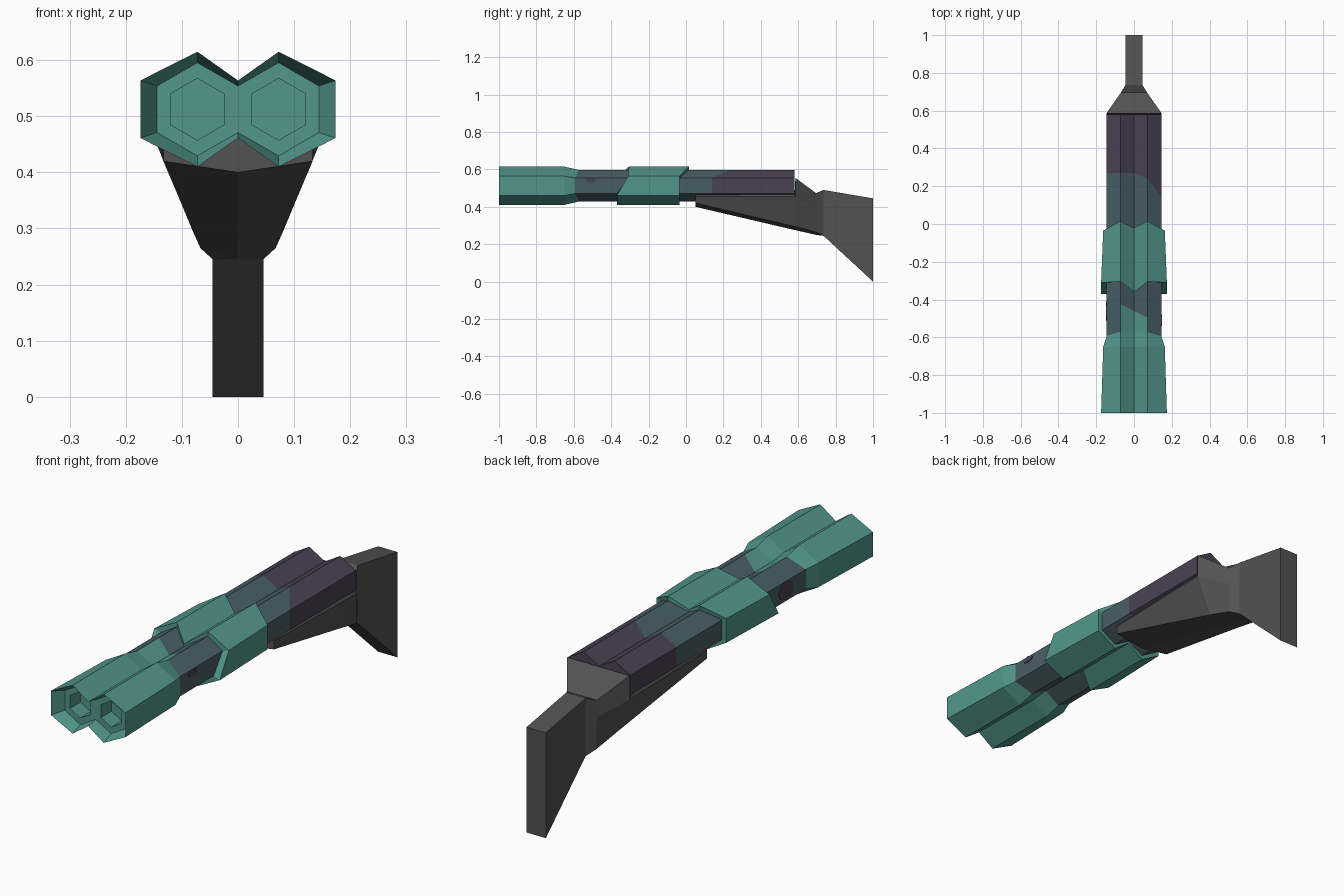
import bpy, bmesh, math

if "Cube" in bpy.data.objects:
    bpy.data.objects.remove(bpy.data.objects["Cube"])


def mat(name, rgb):
    m = bpy.data.materials.new(name)
    m.diffuse_color = (*rgb, 1)
    m.use_nodes = True
    m.node_tree.nodes["Principled BSDF"].inputs["Base Color"].default_value = m.diffuse_color
    return m


TEAL = mat("teal", (0.085, 0.305, 0.262))
SLATE = mat("slate blue", (0.066, 0.112, 0.133))
PURPLE = mat("dark purple", (0.068, 0.054, 0.09))
GREY = mat("dark grey", (0.085, 0.085, 0.085))
ZC, R = 0.5125, 0.0835      # barrel axis height and radius
HALF = 0.0725               # barrel axis offset from centre


def loft(name, rings, mats, spans=None, caps=(False, False), rule=None):
    """Skin a list of point rings; spans gives the material slot per gap."""
    bm = bmesh.new()
    vs = [[bm.verts.new(p) for p in ring] for ring in rings]
    n = len(rings[0])
    for i in range(len(vs) - 1):
        for j in range(n):
            k = (j + 1) % n
            f = bm.faces.new((vs[i][j], vs[i][k], vs[i + 1][k], vs[i + 1][j]))
            f.material_index = spans[i] if spans else 0
    for use, ring, s in ((caps[0], vs[0], 0), (caps[1], vs[-1], -1)):
        if use:
            bm.faces.new(ring).material_index = spans[s] if spans else 0
    if rule:
        for f in bm.faces:
            f.material_index = rule(f.calc_center_median(), f.material_index)
    bmesh.ops.remove_doubles(bm, verts=bm.verts, dist=1e-5)
    bmesh.ops.recalc_face_normals(bm, faces=bm.faces)
    me = bpy.data.meshes.new(name)
    bm.to_mesh(me)
    bm.free()
    for m in mats:
        me.materials.append(m)
    ob = bpy.data.objects.new(name, me)
    bpy.context.collection.objects.link(ob)
    return ob


def double_hex(w, r, ys):
    """Outline round both barrels; ys runs from top valley to bottom valley."""
    if not isinstance(ys, (list, tuple)):
        ys = [ys] * 6
    xz = [(0, r / 2), (HALF, r), (w, r / 2), (w, -r / 2), (HALF, -r), (0, -r / 2)]
    right = [(x, y, ZC + z) for (x, z), y in zip(xz, ys)]
    return right + [(-x, y, z) for x, y, z in right[4:0:-1]]


def hexagon(cx, r, yfun):
    pts = []
    for k in range(6):
        a = math.radians(90 + 60 * k)
        x = cx + r * math.cos(a)
        pts.append((x, yfun(x), ZC + r * math.sin(a)))
    return pts


# Barrels: bore, muzzle face, then camouflage bands along the length
def barrel_rule(c, slot):
    if -0.58 < c.y < -0.47 and c.z > ZC + 0.045 and abs(c.x) < HALF:
        return 0
    return slot


for side, cx in (("left", -HALF), ("right", HALF)):
    rings = [
        hexagon(cx, 0.055, lambda x: -0.88),
        hexagon(cx, 0.055, lambda x: -0.95),
        hexagon(cx, R, lambda x: -0.95),
        hexagon(cx, R, lambda x: -0.60),
        hexagon(cx, R, lambda x: -0.46 - 0.5 * x),
        hexagon(cx, R, lambda x: -0.02),
        hexagon(cx, R, lambda x: 0.27 - 1.37 * max(0, x - 0.05)),
        hexagon(cx, R, lambda x: 0.58),
    ]
    loft(side + "_barrel", rings, (TEAL, SLATE, PURPLE), [0, 0, 0, 0, 1, 1, 2][:3] + [1, 1, 1, 2],
         (True, True), barrel_rule)

# Flared muzzle shroud, hollow at the front
loft("muzzle_shroud", [
    double_hex(0.144, 0.083, -0.95),
    double_hex(0.174, 0.1025, -1.0),
    double_hex(0.163, 0.1025, -0.65),
    double_hex(0.144, 0.083, (-0.57, -0.57, -0.59, -0.59, -0.57, -0.57)),
], (TEAL,))

# Collar with slanted ends
front = (-0.36, -0.305, -0.31, -0.37, -0.37, -0.33)
back = (-0.02, 0.015, -0.035, -0.035, -0.035, -0.035)
loft("barrel_collar", [
    double_hex(0.144, 0.083, front),
    double_hex(0.174, 0.1025, front),
    double_hex(0.163, 0.1025, back),
    double_hex(0.144, 0.083, back),
], (TEAL,))

# Camouflage spots on the barrel sides (thin plates)
for side, s, y, z, ry, rz in (("left", -1, -0.46, 0.515, 0.05, 0.038),
                              ("right", 1, -0.51, 0.54, 0.03, 0.014)):
    spot = [[(s * x, y + ry * math.cos(k * math.pi / 4), z + rz * math.sin(k * math.pi / 4))
             for k in range(8)] for x in (0.143, 0.1475)]
    loft(side + "_camouflage_spot", spot, (PURPLE,), None, (True, True))


# Stock: each section is y, top (x,z), shoulder (x,z), lower corner (x,z), keel z
def section(y, top, shoulder, lower, keel):
    r = [top, shoulder, lower]
    return ([(x, y, z) for x, z in r] + [(0, y, keel)]
            + [(-x, y, z) for x, z in reversed(r)])


loft("stock", [
    section(0.05, (0.125, 0.47), (0.133, 0.455), (0.133, 0.42), 0.40),
    section(0.58, (0.14, 0.465), (0.146, 0.455), (0.08, 0.295), 0.276),
    section(0.585, (0.147, 0.555), (0.147, 0.455), (0.08, 0.294), 0.275),
    section(0.695, (0.07, 0.473), (0.07, 0.40), (0.067, 0.265), 0.25),
    section(0.735, (0.045, 0.49), (0.045, 0.40), (0.045, 0.245), 0.245),
    section(1.0, (0.045, 0.445), (0.045, 0.30), (0.045, 0.0), 0.0),
], (GREY,), None, (True, True))
